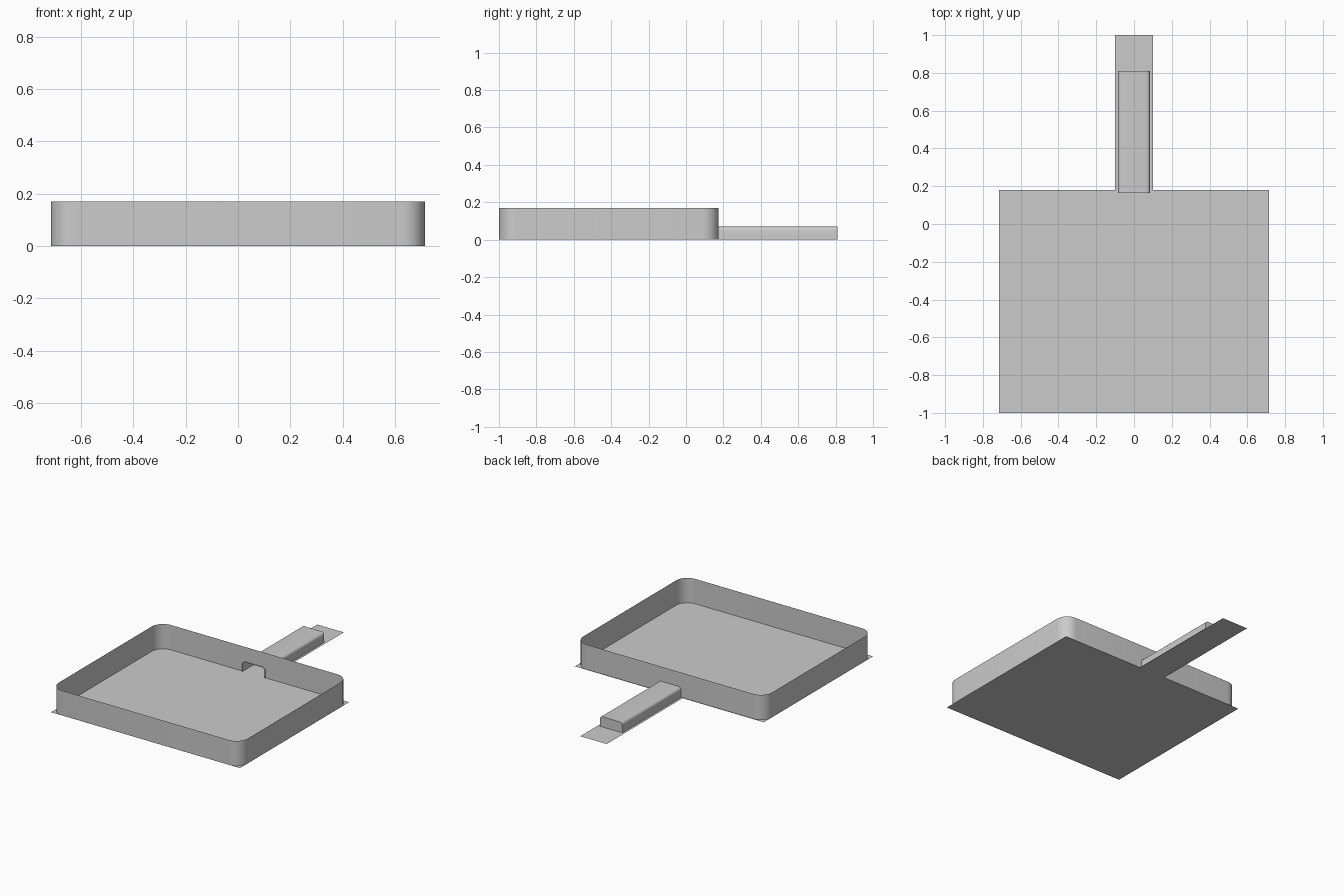
import bpy, bmesh, math

if "Cube" in bpy.data.objects:
    bpy.data.objects.remove(bpy.data.objects["Cube"])

W, Y0, Y1, H = 0.715, -1.0, 0.175, 0.17


def make(name, bm):
    me = bpy.data.meshes.new(name)
    bm.to_mesh(me)
    bm.free()
    ob = bpy.data.objects.new(name, me)
    bpy.context.collection.objects.link(ob)
    bpy.ops.object.select_all(action='DESELECT')
    bpy.context.view_layer.objects.active = ob
    ob.select_set(True)
    bpy.ops.object.shade_smooth_by_angle(angle=math.radians(35))
    return ob


def arc(cx, cy, r, a0, a1, n=8):
    return [(cx + r * math.cos(math.radians(a0 + (a1 - a0) * i / n)),
             cy + r * math.sin(math.radians(a0 + (a1 - a0) * i / n))) for i in range(n + 1)]


def strip(bm, a, b, closed):
    """Quads between two matching rows of points."""
    va, vb = [bm.verts.new(p) for p in a], [bm.verts.new(p) for p in b]
    n = len(a)
    for i in range(n if closed else n - 1):
        j = (i + 1) % n
        bm.faces.new((va[i], va[j], vb[j], vb[i]))
    return va, vb


# flat base sheet with a tongue under the handle
bm = bmesh.new()
outline = [(-W, Y0), (W, Y0), (W, 0.18), (0.1, 0.18), (0.1, 1), (-0.1, 1), (-0.1, 0.18), (-W, 0.18)]
bm.faces.new([bm.verts.new((x, y, 0)) for x, y in outline])
make("base_sheet", bm)

# thin upright rim with rounded corners, notched where the handle meets it
S, T, R2 = 0.085, 0.07, 0.02
arch = [(S, 0)] + arc(S - R2, T - R2, R2, 0, 90, 5) + arc(R2 - S, T - R2, R2, 90, 180, 5) + [(-S, 0)]
bm = bmesh.new()
R = 0.085
path = ([(S, Y1)] [::-1] + arc(W - R, Y1 - R, R, 90, 0) + arc(W - R, Y0 + R, R, 0, -90)
        + arc(R - W, Y0 + R, R, -90, -180) + arc(R - W, Y1 - R, R, 180, 90) + [(-S, Y1)])
strip(bm, [(x, y, H) for x, y in path], [(x, y, 0) for x, y in path], False)
strip(bm, [(x, Y1, z) for x, z in arch], [(x, Y1, H) for x, z in arch], False)
bmesh.ops.remove_doubles(bm, verts=bm.verts, dist=1e-5)
bmesh.ops.dissolve_degenerate(bm, edges=bm.edges, dist=1e-5)
bmesh.ops.recalc_face_normals(bm, faces=bm.faces)
make("rim_wall", bm)

# hollow handle, open into the tray and capped at the far end
bm = bmesh.new()
a, b = strip(bm, [(x, 0.165, z) for x, z in arch], [(x, 0.81, z) for x, z in arch], False)
bm.faces.new(b)
bmesh.ops.recalc_face_normals(bm, faces=bm.faces)
make("handle", bm)
